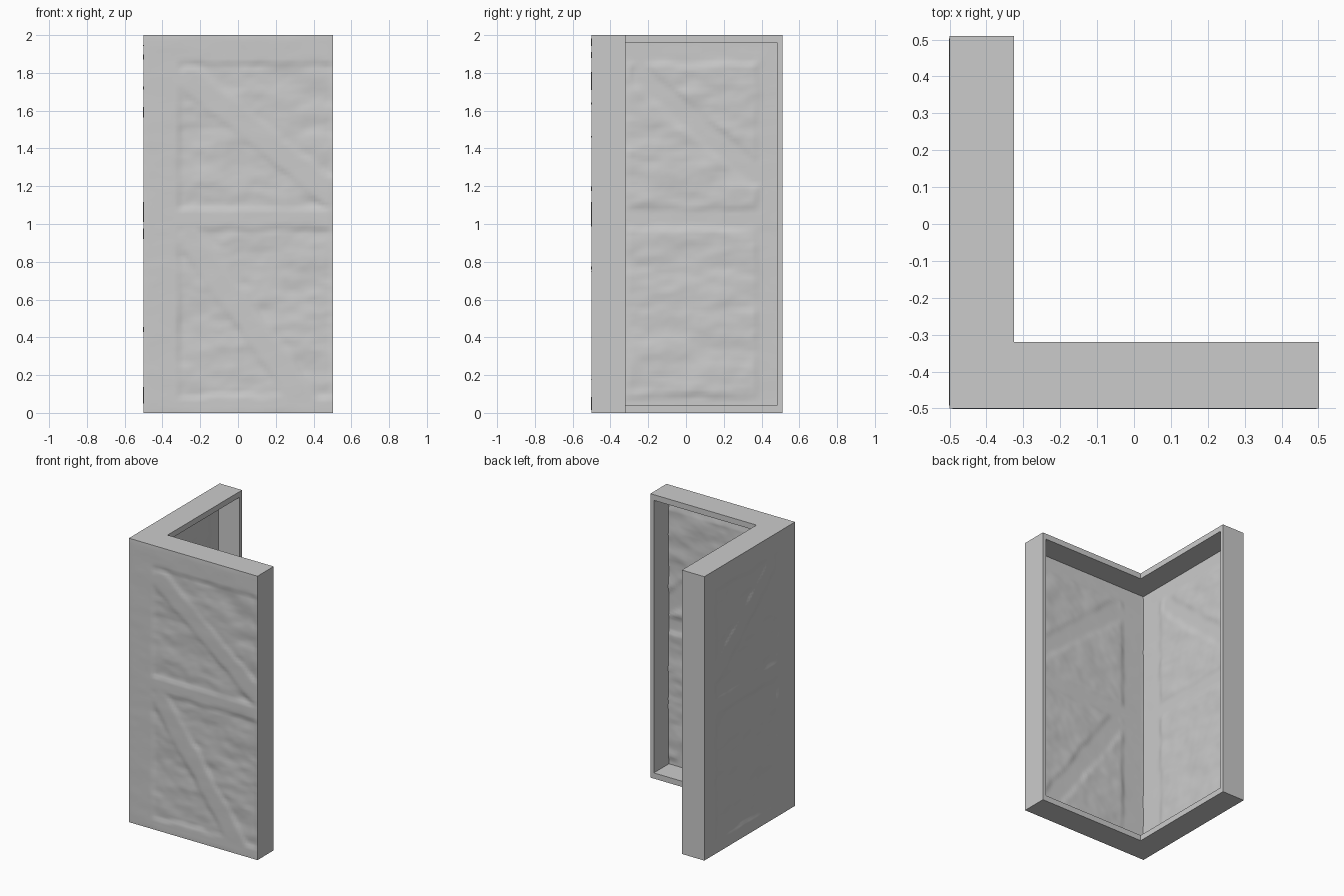
import bpy, bmesh
from mathutils import Vector, noise

if "Cube" in bpy.data.objects:
    bpy.data.objects.remove(bpy.data.objects["Cube"])

H = 2.0                   # height
SKIN = 0.012              # panel thickness


def make(name, bm, smooth=False):
    bmesh.ops.recalc_face_normals(bm, faces=bm.faces)
    me = bpy.data.meshes.new(name)
    bm.to_mesh(me)
    bm.free()
    ob = bpy.data.objects.new(name, me)
    bpy.context.collection.objects.link(ob)
    if smooth:
        bpy.context.view_layer.objects.active = ob
        ob.select_set(True)
        bpy.ops.object.shade_smooth_by_angle(angle=0.9)
        ob.select_set(False)
    return ob


def prism(name, outline, z0, z1):
    bm = bmesh.new()
    f = bm.faces.new([bm.verts.new((x, y, z0)) for x, y in outline])
    r = bmesh.ops.extrude_face_region(bm, geom=[f])
    bmesh.ops.translate(bm, vec=(0, 0, z1 - z0),
                        verts=[v for v in r['geom'] if isinstance(v, bmesh.types.BMVert)])
    return make(name, bm)


def step(a, b, x):
    t = min(1, max(0, (x - a) / (b - a)))
    return t * t * (3 - 2 * t)


def relief(u, v, beams, seed):
    """Sunken uneven plaster between raised timbers."""
    p, mask = Vector((u, v)), 0
    wob = 0.015 * noise.noise(Vector((u * 9, v * 9, seed)))
    for u0, v0, u1, v1, w in beams:
        a, d = Vector((u0, v0)), Vector((u1 - u0, v1 - v0))
        t = min(1, max(0, (p - a).dot(d) / d.length_squared))
        mask = max(mask, 1 - step(w - 0.014, w + 0.014, (p - a - d * t).length + wob))
    n = noise.fractal(Vector((u * 5, v * 11, seed)), 1.0, 2.0, 3)
    return (1 - mask) * (-0.005 + 0.006 * n) + mask * (0.001 + 0.001 * n)


def panel(name, place, u0, u1, beams, seed, nu=56, nv=112):
    """Thin slab with relief on both faces; place(u, outward, v) -> position."""
    bm = bmesh.new()
    sides = []
    for base in (0, -SKIN):
        g = []
        for i in range(nu + 1):
            u = u0 + (u1 - u0) * i / nu
            col = []
            for j in range(nv + 1):
                v = H * j / nv
                edge = 0 if i in (0, nu) or j in (0, nv) else 1
                col.append(bm.verts.new(place(u, base + edge * relief(u, v, beams, seed), v)))
            g.append(col)
        for i in range(nu):
            for j in range(nv):
                bm.faces.new((g[i][j], g[i + 1][j], g[i + 1][j + 1], g[i][j + 1]))
        rim = ([g[i][0] for i in range(nu)] + [g[nu][j] for j in range(nv)]
               + [g[i][nv] for i in range(nu, 0, -1)] + [g[0][j] for j in range(nv, 0, -1)])
        sides.append(rim)
    a, b = sides
    for k in range(len(a)):
        m = (k + 1) % len(a)
        bm.faces.new((a[k], a[m], b[m], b[k]))
    return make(name, bm, True)


# timber layout shared by both walls: head, sill, middle rail, corner post
common = [(-0.5, 1.93, 0.51, 1.93, 0.08), (-0.5, 0.03, 0.51, 0.03, 0.06),
          (-0.5, 1.03, 0.51, 1.03, 0.055), (-0.41, 0, -0.41, 2, 0.1)]
front = common + [(-0.25, 1.76, 0.5, 1.15, 0.07), (-0.25, 0.92, 0.36, 0.06, 0.07)]
left = common + [(0.45, 0, 0.45, 2, 0.075), (-0.24, 1.79, 0.38, 1.25, 0.06)]

# outer panels
panel("front_panel", lambda u, d, v: (u, -0.5 - d, v), -0.5, 0.502, front, 1.3)
panel("left_panel", lambda u, d, v: (-0.5 - d, u, v), -0.5, 0.51, left, 7.7)

# L-shaped top and bottom plates, tucked in behind the panels
B = -0.489
ell = [(B, B), (0.502, B), (0.502, -0.32), (-0.325, -0.32), (-0.325, 0.51), (B, 0.51)]
prism("bottom_plate", ell, 0, 0.04)
prism("top_plate", ell, H - 0.04, H)

# closing boards at the free ends
prism("front_wall_end", [(0.475, B), (0.502, B), (0.502, -0.32), (0.475, -0.32)], 0, H)
prism("left_wall_end", [(B, 0.483), (-0.325, 0.483), (-0.325, 0.51), (B, 0.51)], 0, H)
